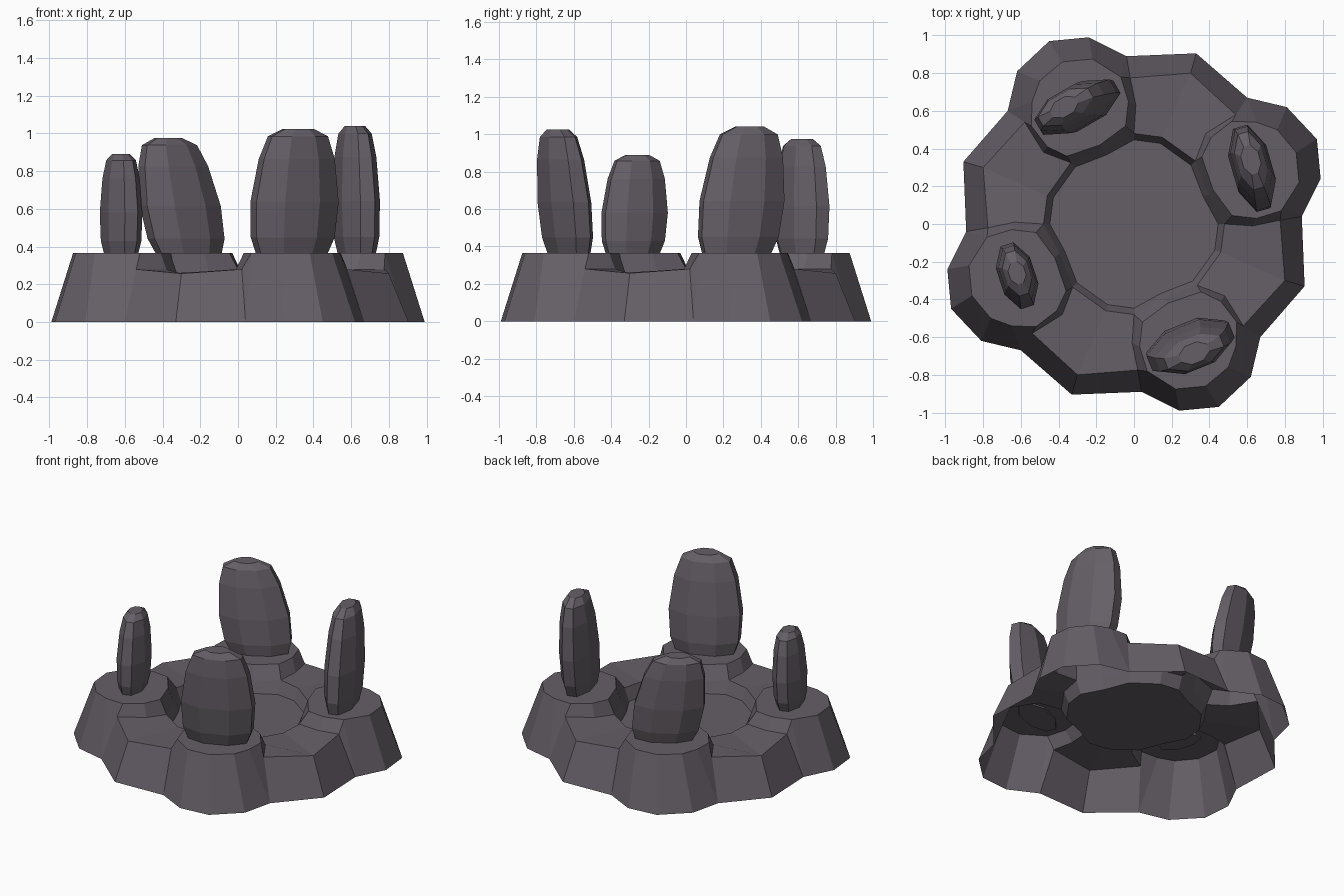
import bpy, bmesh, math
from mathutils import Vector, Matrix

if "Cube" in bpy.data.objects:
    bpy.data.objects.remove(bpy.data.objects["Cube"])

stone = bpy.data.materials.new("dark grey stone")
stone.diffuse_color = (0.130, 0.113, 0.134, 1)
stone.use_nodes = True
stone.node_tree.nodes["Principled BSDF"].inputs["Base Color"].default_value = stone.diffuse_color


def finish(bm, name):
    bmesh.ops.remove_doubles(bm, verts=bm.verts, dist=0.001)
    bmesh.ops.recalc_face_normals(bm, faces=bm.faces)
    # open shells: make sure the upper side is the outside
    if sum(f.normal.z * f.calc_area() for f in bm.faces) < 0:
        bmesh.ops.reverse_faces(bm, faces=bm.faces)
    me = bpy.data.meshes.new(name)
    bm.to_mesh(me)
    bm.free()
    me.materials.append(stone)
    ob = bpy.data.objects.new(name, me)
    bpy.context.collection.objects.link(ob)


def face(bm, pts):
    """Add a face, skipping repeated points."""
    out = []
    for p in pts:
        p = Vector(p)
        if not any((p - q).length < 0.001 for q in out):
            out.append(p)
    if len(out) > 2:
        return bm.faces.new([bm.verts.new(p) for p in out])


# Rock base: hollow shell, one quarter repeated four times
TOP = 0.365
mound_top = [(.65, .03), (.52, .045), (.42, .18), (.36, .355), (.41, .46), (.52, .545),
             (.65, .54), (.76, .50), (.86, .38), (.875, .22), (.78, .07), (.78, .07)]
mound_foot = [(.63, -.01, .28), (.48, .0, .28), (.395, .155, .26), (.325, .335, .26),
              (.38, .48, .28), (.54, .58, .28), (.60, .67, 0), (.81, .62, 0),
              (.97, .45, 0), (.99, .24, 0), (.89, .04, 0), (.775, .02, .28)]
bm = bmesh.new()
floor = []
back = Matrix.Rotation(-math.pi / 2, 3, 'Z')
for k in range(4):
    rot = Matrix.Rotation(k * math.pi / 2, 3, 'Z')
    top = [rot @ Vector((x, y, TOP)) for x, y in mound_top]
    foot = [rot @ Vector(p) for p in mound_foot]
    prev = [back @ p for p in foot]          # foot of the neighbouring mound
    n = len(top)
    # mound
    face(bm, top)
    for i in range(n):
        j = (i + 1) % n
        face(bm, [top[i], foot[i], foot[j], top[j]])
    # ledge between mounds and its outer wall
    lip = rot @ Vector((.80, -.30, .257))
    low = rot @ Vector((.905, -.33, 0))
    rim = rot @ Vector((.46, -.15, .27))
    face(bm, [prev[5], lip, rim, prev[3], prev[4]])
    face(bm, [lip, foot[11], foot[0], foot[1], rim])
    face(bm, [prev[6], low, lip, prev[5]])
    face(bm, [low, foot[10], foot[11], lip])
    # sunken centre wall
    edge = [prev[3], rim, foot[1], foot[2], foot[3]]
    sunk = [Vector((p.x * .93, p.y * .93, .19)) for p in edge]
    for i in range(4):
        face(bm, [edge[i], sunk[i], sunk[i + 1], edge[i + 1]])
    floor += sunk[1:]
face(bm, floor)
finish(bm, "rock_base")


# Standing stones: eight-sided slabs with tapered foot and bevelled top
section = [(1, .38), (.42, 1), (-.42, 1), (-1, .38), (-1, -.38), (-.42, -1), (.42, -1), (1, -.38)]
levels = [(0, .80, .78), (.14, .95, .95), (.42, 1, 1), (.76, .86, .88), (.94, .68, .70), (1, .34, .45)]


def standing_stone(name, foot, head, angle, half_len, half_wid, height):
    bm = bmesh.new()
    rot = Matrix.Rotation(math.radians(angle), 3, 'Z')
    rings = []
    for t, sl, sw in levels:
        c = Vector(foot).lerp(Vector(head), t).to_3d()
        c.z = 0.355 + t * (height - 0.355)
        rings.append([bm.verts.new(c + rot @ Vector((x * half_len * sl, y * half_wid * sw, 0)))
                      for x, y in section])
    for a, b in zip(rings, rings[1:]):
        for i in range(8):
            j = (i + 1) % 8
            bm.faces.new([a[i], a[j], b[j], b[i]])
    bm.faces.new(rings[-1])
    bm.faces.new(rings[0][::-1])
    finish(bm, name)


standing_stone("right_stone", (.63, .27), (.62, .34), 106, .225, .105, 1.04)
standing_stone("back_stone", (-.26, .62), (-.37, .62), 30, .225, .105, .975)
standing_stone("left_stone", (-.62, -.285), (-.62, -.26), 108, .175, .095, .89)
standing_stone("front_stone", (.285, -.625), (.32, -.685), 22, .235, .115, 1.025)
